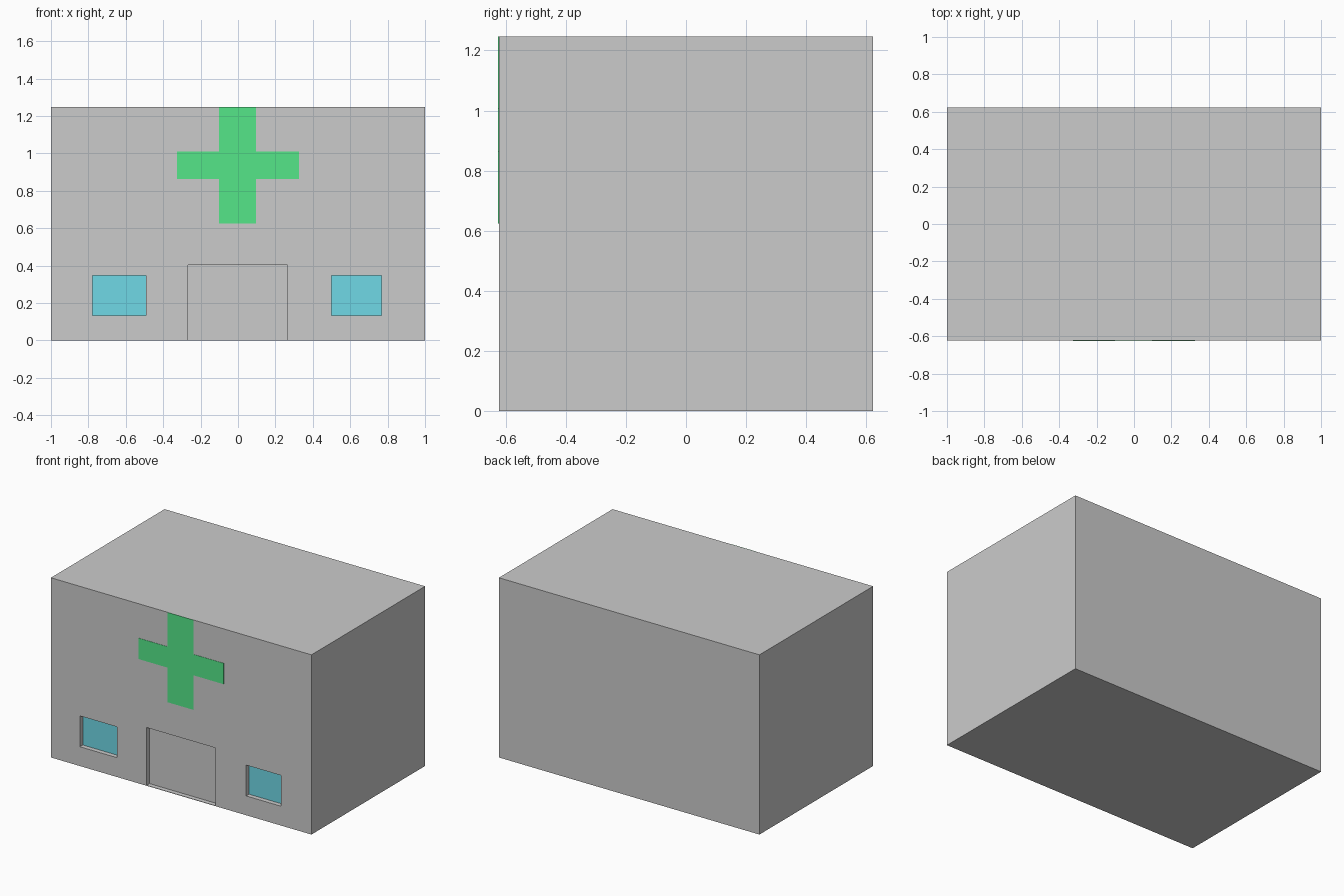
import bpy, bmesh

if "Cube" in bpy.data.objects:
    bpy.data.objects.remove(bpy.data.objects["Cube"])

FRONT = -0.623      # y of the front wall
HEIGHT = 1.247
DEPTH = 0.032       # visible recess of windows and door
BACK = FRONT + 0.045  # back of the cut niche


def material(name, rgb):
    m = bpy.data.materials.new(name)
    m.diffuse_color = (*rgb, 1)
    m.use_nodes = True
    m.node_tree.nodes["Principled BSDF"].inputs["Base Color"].default_value = m.diffuse_color
    return m


def extrude_profile(name, pts, y0, y1, mat=None):
    """Prism from an x/z outline, running from y0 to y1."""
    bm = bmesh.new()
    face = bm.faces.new([bm.verts.new((x, y0, z)) for x, z in pts])
    new = bmesh.ops.extrude_face_region(bm, geom=[face])["geom"]
    for v in new:
        if isinstance(v, bmesh.types.BMVert):
            v.co.y = y1
    bmesh.ops.recalc_face_normals(bm, faces=bm.faces)
    me = bpy.data.meshes.new(name)
    bm.to_mesh(me)
    bm.free()
    ob = bpy.data.objects.new(name, me)
    bpy.context.collection.objects.link(ob)
    if mat:
        me.materials.append(mat)
    return ob


def box(name, x0, x1, z0, z1, y0, y1, mat=None):
    return extrude_profile(name, [(x0, z0), (x1, z0), (x1, z1), (x0, z1)], y0, y1, mat)


glass = material("glass_blue", (0.16, 0.69, 0.79))
green = material("cross_green", (0.09, 0.79, 0.25))
dark = material("door_grey", (0.51, 0.51, 0.51))
pale = material("gap_grey", (0.75, 0.75, 0.75))

# Main building block
building = box("building", -1, 1, 0, HEIGHT, FRONT, -FRONT)

# Openings cut into the front wall
openings = {
    "left_window": (-0.778, -0.493, 0.134, 0.348),
    "right_window": (0.499, 0.767, 0.134, 0.348),
    "doorway": (-0.266, 0.264, 0.002, 0.404),
}
bpy.context.view_layer.objects.active = building
for name, rect in openings.items():
    cutter = box(name + "_cutter", *rect, FRONT - 0.1, BACK)
    cutter.hide_render = True
    mod = building.modifiers.new(name, "BOOLEAN")
    mod.operation = "DIFFERENCE"
    mod.solver = "EXACT"
    mod.object = cutter
    bpy.ops.object.modifier_apply(modifier=mod.name)
    bpy.data.objects.remove(cutter)

# Window panes
for name in ("left_window", "right_window"):
    box(name + "_pane", *openings[name], FRONT + DEPTH, BACK, glass)

# Door leaves, the pale gap between them, and the dark threshold
x0, x1, z0, z1 = openings["doorway"]
box("left_door", x0, -0.008, z0, z1, FRONT + DEPTH, BACK, dark)
box("right_door", 0.0, x1, z0, z1, FRONT + DEPTH, BACK, dark)
box("door_gap", -0.008, 0.0, z0, z1, FRONT + DEPTH + 0.001, BACK, pale)
box("threshold", x0, x1, z0, z0 + 0.001, FRONT, FRONT + DEPTH, dark)

# Green cross lying flush on the front wall
a, b, w = -0.102, 0.096, 0.327
lo, mid0, mid1, hi = 0.624, 0.864, 1.009, HEIGHT
cross = [(a, lo), (b, lo), (b, mid0), (w, mid0), (w, mid1), (b, mid1),
         (b, hi), (a, hi), (a, mid1), (-w, mid1), (-w, mid0), (a, mid0)]
extrude_profile("green_cross", cross, FRONT - 0.002, FRONT + 0.001, green)
